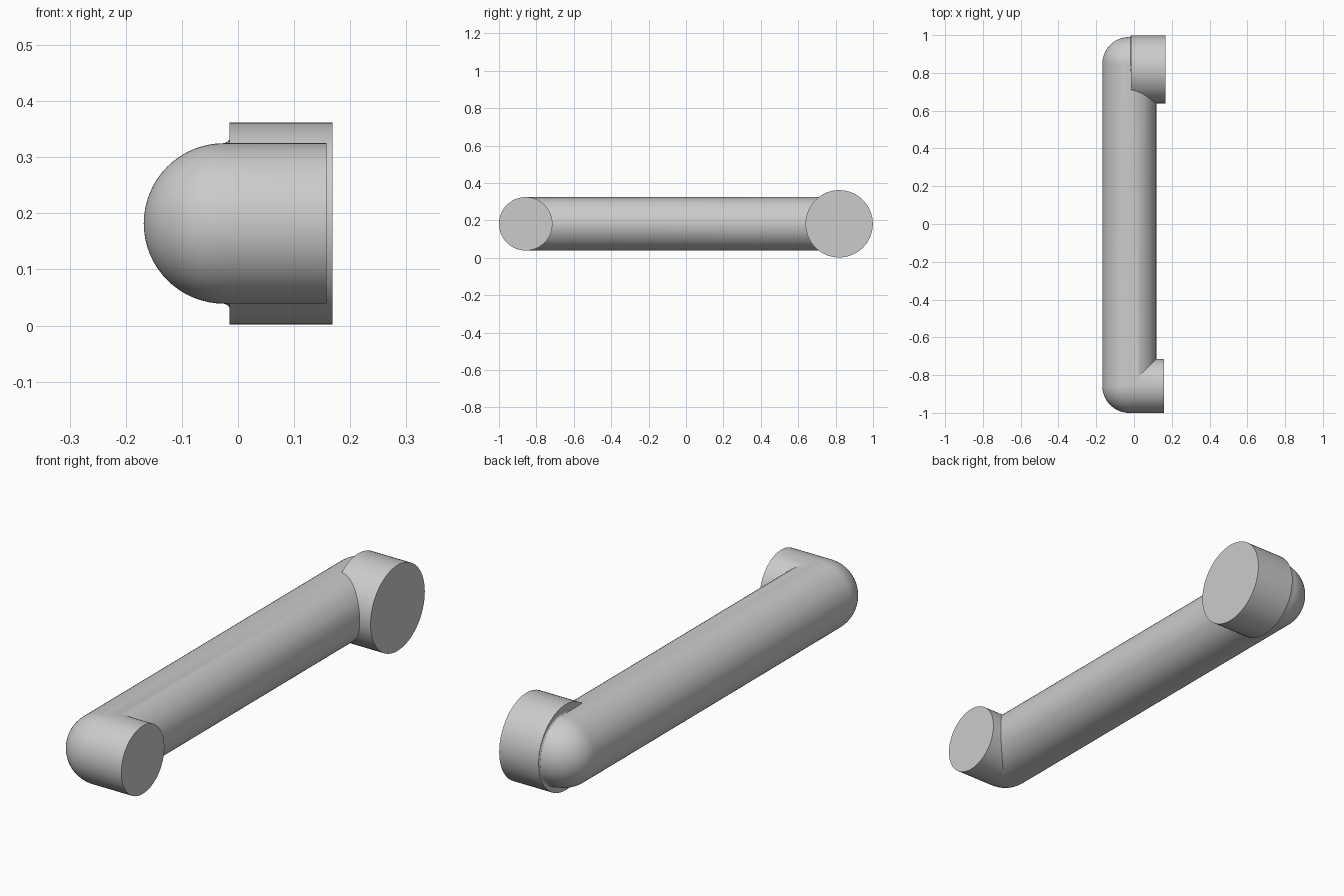
import bpy, bmesh
from math import sin, cos, pi, radians
from mathutils import Matrix

if "Cube" in bpy.data.objects:
    bpy.data.objects.remove(bpy.data.objects["Cube"])

CX, CZ, R = -0.025, 0.182, 0.143   # bar axis and radius
Y_SMALL, Y_BIG, Y_DISC = -0.857, 0.847, 0.819


def lathe(name, profile, matrix, steps=64):
    """Revolve (height, radius) points around local z, then place with matrix."""
    bm = bmesh.new()
    vs = [bm.verts.new((r, 0, h)) for h, r in profile]
    es = [bm.edges.new(p) for p in zip(vs, vs[1:])]
    bmesh.ops.spin(bm, geom=vs + es, cent=(0, 0, 0), axis=(0, 0, 1),
                   angle=2 * pi, steps=steps, use_duplicate=False)
    bmesh.ops.remove_doubles(bm, verts=bm.verts, dist=1e-5)
    bmesh.ops.recalc_face_normals(bm, faces=bm.faces)
    bm.transform(matrix)
    bm.normal_update()
    me = bpy.data.meshes.new(name)
    bm.to_mesh(me)
    bm.free()
    ob = bpy.data.objects.new(name, me)
    bpy.context.collection.objects.link(ob)
    return ob


def along_x(y):
    return Matrix.Translation((0, y, CZ)) @ Matrix.Rotation(pi / 2, 4, 'Y')


dome = [(CX - R * cos(i * pi / 32), R * sin(i * pi / 32)) for i in range(17)]

# long round bar along y
bar = lathe("handle_bar", [(Y_SMALL, 0), (Y_SMALL, R), (Y_BIG, R), (Y_BIG, 0)],
            Matrix.Translation((CX, 0, CZ)) @ Matrix.Rotation(-pi / 2, 4, 'X'))
# domed foot at the front end
small_foot = lathe("small_foot", dome + [(0.158, R), (0.158, 0)], along_x(Y_SMALL))
# domed elbow with a small flare running into the mounting disc
elbow = lathe("elbow", dome + [(-0.018, R + 0.003), (-0.014, R + 0.009), (0.05, R), (0.05, 0)],
              along_x(Y_BIG))
# wide mounting disc at the back end
disc = lathe("mounting_disc", [(-0.015, 0), (-0.015, 0.18), (0.168, 0.18), (0.168, 0)],
             along_x(Y_DISC))

# fuse into one clean skin
bpy.context.view_layer.objects.active = bar
bar.select_set(True)
for part in (small_foot, elbow, disc):
    mod = bar.modifiers.new("union", 'BOOLEAN')
    mod.operation, mod.solver, mod.object = 'UNION', 'MANIFOLD', part
    bpy.ops.object.modifier_apply(modifier=mod.name)
    bpy.data.objects.remove(part)
bpy.ops.object.shade_smooth_by_angle(angle=radians(25))
